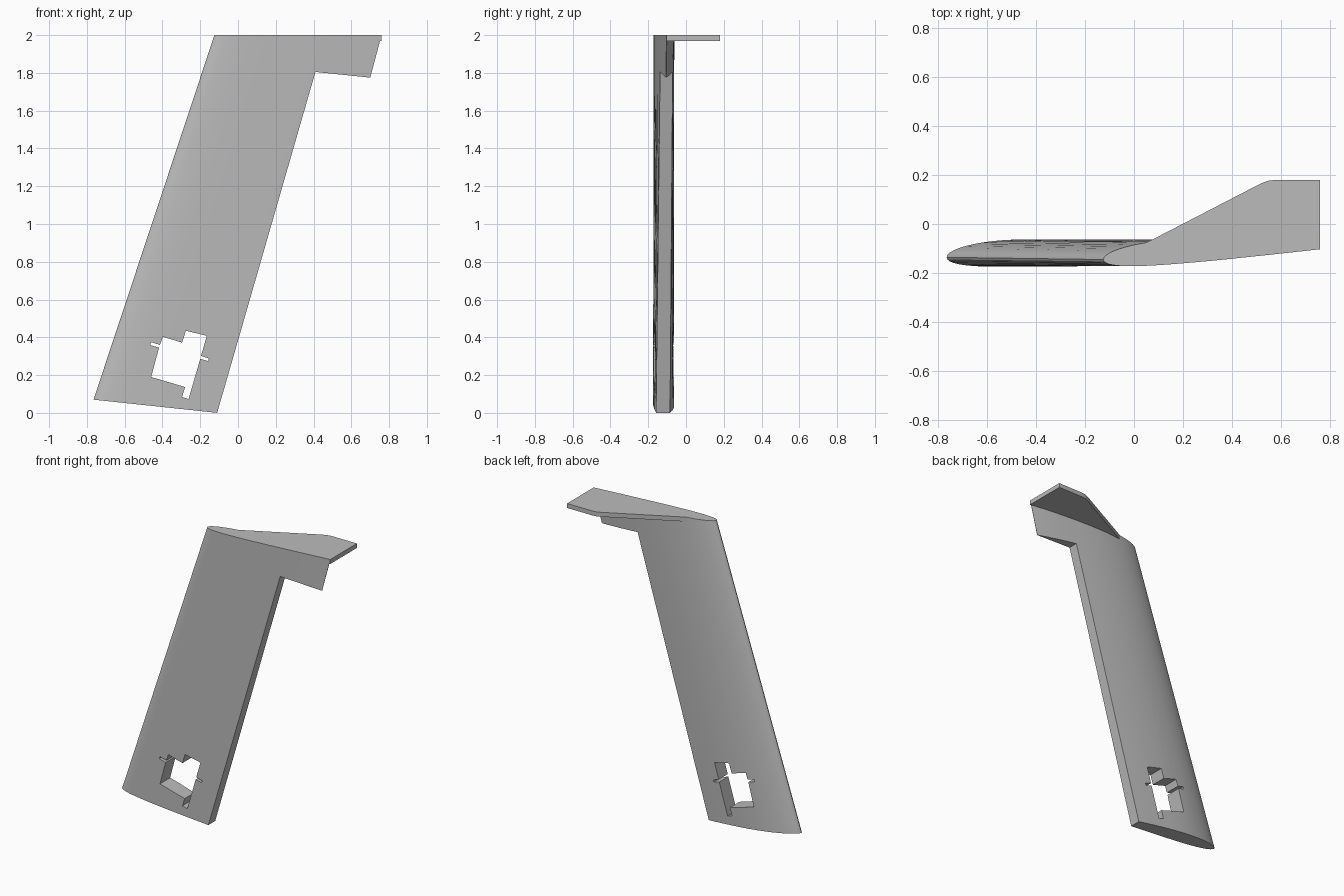
import bpy, bmesh, math
from mathutils import Vector

old = bpy.data.objects.get("Cube")
if old:
    bpy.data.objects.remove(old, do_unlink=True)

grey = bpy.data.materials.new("plain grey")
grey.use_nodes = True
grey.diffuse_color = (0.5, 0.5, 0.5, 1)
grey.node_tree.nodes["Principled BSDF"].inputs["Base Color"].default_value = (0.5, 0.5, 0.5, 1)


def make_object(name, bm):
    bmesh.ops.recalc_face_normals(bm, faces=bm.faces)
    mesh = bpy.data.meshes.new(name)
    bm.to_mesh(mesh)
    bm.free()
    mesh.materials.append(grey)
    obj = bpy.data.objects.new(name, mesh)
    bpy.context.collection.objects.link(obj)
    return obj


def prism(name, outline, offset):
    """Extrude a closed outline by an offset vector."""
    bm = bmesh.new()
    face = bm.faces.new([bm.verts.new(p) for p in outline])
    extruded = bmesh.ops.extrude_face_region(bm, geom=[face])["geom"]
    verts = [v for v in extruded if isinstance(v, bmesh.types.BMVert)]
    bmesh.ops.translate(bm, verts=verts, vec=offset)
    return make_object(name, bm)


def cut(target, cutter):
    mod = target.modifiers.new("cut", "BOOLEAN")
    mod.operation = "DIFFERENCE"
    mod.solver = "EXACT"
    mod.object = cutter
    bpy.context.view_layer.objects.active = target
    bpy.ops.object.modifier_apply(modifier=mod.name)
    bpy.data.objects.remove(cutter, do_unlink=True)


# Cambered aerofoil: offset from the chord line, side +1 is the back
def aerofoil(f, side):
    half = 0.56 * (0.2969 * math.sqrt(f) - 0.126 * f - 0.3516 * f**2
                   + 0.2843 * f**3 - 0.1015 * f**4)
    p = 0.4
    bend = 2 * p * f - f * f
    camber = 0.02 * (bend / p**2 if f < p else (1 - 2 * p + bend) / (1 - p)**2)
    return camber + side * half


ROOT_NOSE, ROOT_TAIL = Vector((-0.765, -0.136, 0.07)), Vector((0.22, -0.138, -0.035))
TIP_NOSE, TIP_TAIL = Vector((-0.125, -0.145, 2)), Vector((0.76, -0.102, 2))


def section_point(nose, tail, f, side):
    point = nose.lerp(tail, f)
    point.y += aerofoil(f, side) * (tail.x - nose.x)
    return point


# Wing: loft from the root section to the tip section
steps = 28
fractions = [(1 - math.cos(math.pi * i / steps)) / 2 for i in range(steps + 1)]
loop = [(f, 1) for f in reversed(fractions)] + [(f, -1) for f in fractions[1:]]
bm = bmesh.new()
root = [bm.verts.new(section_point(ROOT_NOSE, ROOT_TAIL, f, s)) for f, s in loop]
tip = [bm.verts.new(section_point(TIP_NOSE, TIP_TAIL, f, s)) for f, s in loop]
for i in range(len(loop)):
    j = (i + 1) % len(loop)
    bm.faces.new((root[i], root[j], tip[j], tip[i]))
bm.faces.new(root)
bm.faces.new(tip)
wing = make_object("wing", bm)

# Notch along the trailing edge for the control surface
notch = [(-0.168, -0.2), (0.41, 1.805), (0.70, 1.775), (0.9, 1.754), (0.9, -0.2)]
cut(wing, prism("notch_cutter", [(x, -0.5, z) for x, z in notch], (0, 1, 0)))

# Stepped opening with cable slits near the root
opening = [(-0.46, 0.19), (-0.418, 0.345), (-0.464, 0.359), (-0.46, 0.374),
           (-0.413, 0.36), (-0.398, 0.403), (-0.296, 0.372), (-0.276, 0.435),
           (-0.165, 0.408), (-0.196, 0.302), (-0.154, 0.288), (-0.158, 0.274),
           (-0.2, 0.286), (-0.262, 0.073), (-0.296, 0.084), (-0.28, 0.137)]
cut(wing, prism("opening_cutter", [(x, -0.5, z) for x, z in opening], (0, 1, 0)))

# End plate: follows the back of the tip section and flares backwards
inner = []
for i in range(13):
    p = section_point(TIP_NOSE, TIP_TAIL, 0.19 + 0.81 * i / 12, 1)
    inner.append((p.x, p.y - 0.003, 2))
outer = [(0.76, 0.18, 2), (0.575, 0.18, 2), (0.545, 0.176, 2), (0.515, 0.164, 2)]
plate = prism("end_plate", inner + outer, (0, 0, -0.03))

# Smooth the curved skin and keep the hard edges
for obj in (wing, plate):
    bpy.ops.object.select_all(action="DESELECT")
    obj.select_set(True)
    bpy.context.view_layer.objects.active = obj
    bpy.ops.object.shade_smooth_by_angle(angle=math.radians(30))
